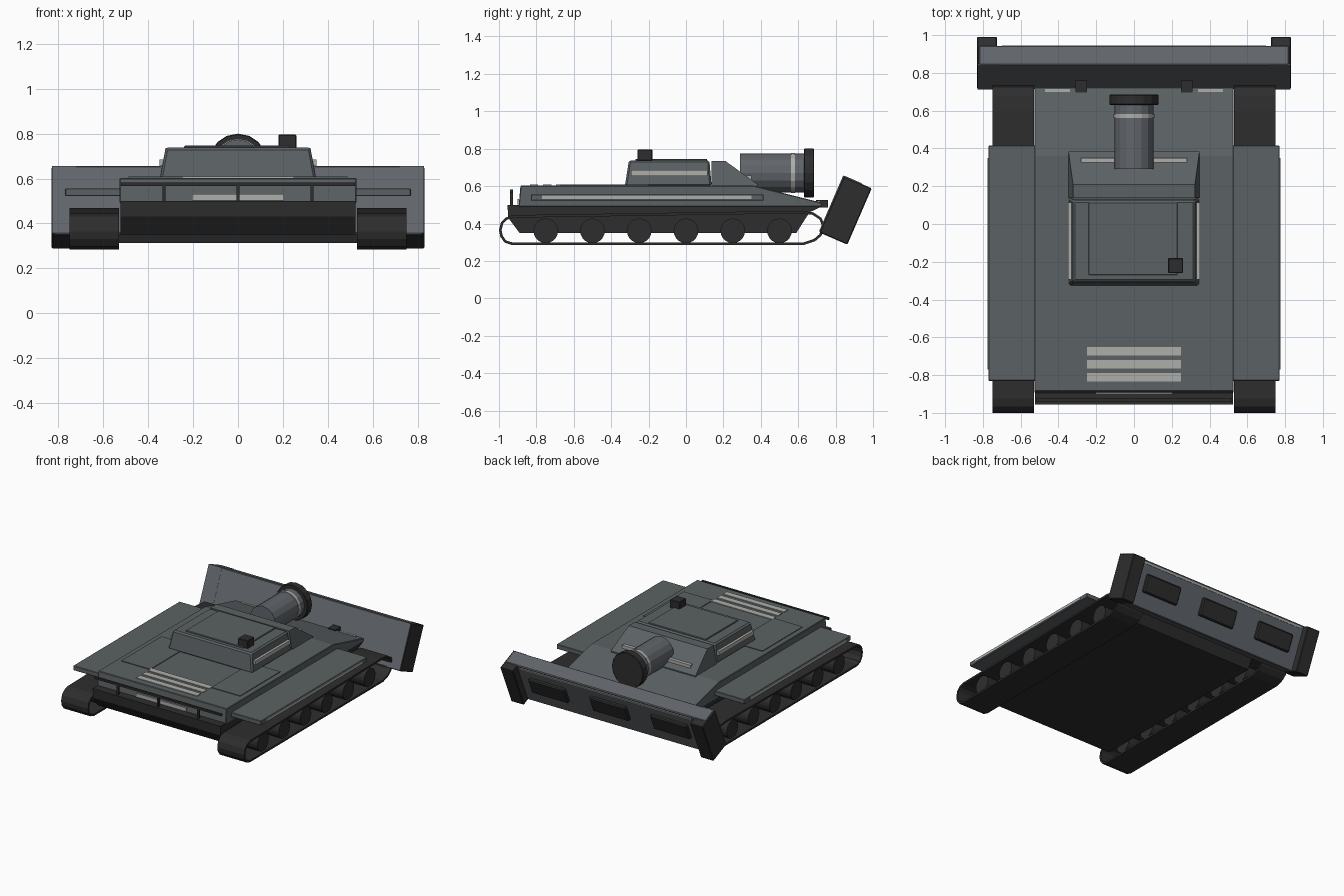
import bpy, bmesh, math
from mathutils import Matrix

if "Cube" in bpy.data.objects:
    bpy.data.objects.remove(bpy.data.objects["Cube"])


def material(name, rgb):
    m = bpy.data.materials.new(name)
    m.diffuse_color = (*rgb, 1)
    m.use_nodes = True
    m.node_tree.nodes["Principled BSDF"].inputs["Base Color"].default_value = m.diffuse_color
    return m


GREY = material("hull_grey", (0.105, 0.12, 0.126))
STEEL = material("steel_grey", (0.118, 0.13, 0.145))
DARK = material("dark_metal", (0.027, 0.027, 0.028))
LIGHT = material("light_trim", (0.42, 0.43, 0.40))


def finish(name, bm, mat, bevel=0):
    bmesh.ops.recalc_face_normals(bm, faces=bm.faces)
    me = bpy.data.meshes.new(name)
    bm.to_mesh(me)
    bm.free()
    me.materials.append(mat)
    ob = bpy.data.objects.new(name, me)
    bpy.context.collection.objects.link(ob)
    if bevel:
        mod = ob.modifiers.new("bevel", 'BEVEL')
        mod.width = bevel
        mod.segments = 1
    return ob


def box(name, x, y, z, mat, bevel=0):
    """Box from (min, max) ranges."""
    bm = bmesh.new()
    bmesh.ops.create_cube(bm, size=1)
    for v in bm.verts:
        v.co = [(r[0] + r[1]) / 2 + c * (r[1] - r[0]) for r, c in zip((x, y, z), v.co)]
    return finish(name, bm, mat, bevel)


def prism(name, pts, x0, x1, mat, bevel=0):
    """Side profile (y, z) extruded along x."""
    bm = bmesh.new()
    f = bm.faces.new([bm.verts.new((x0, y, z)) for y, z in pts])
    ext = bmesh.ops.extrude_face_region(bm, geom=[f])
    for v in ext["geom"]:
        if isinstance(v, bmesh.types.BMVert):
            v.co.x = x1
    return finish(name, bm, mat, bevel)


def cylinder(name, centre, radius, length, axis, sides, mat, bevel=0):
    bm = bmesh.new()
    rot = Matrix.Rotation(math.pi / 2, 4, 'Y' if axis == 'X' else 'X')
    bmesh.ops.create_cone(bm, cap_ends=True, segments=sides, radius1=radius, radius2=radius,
                          depth=length, matrix=Matrix.Translation(centre) @ rot)
    return finish(name, bm, mat, bevel)


def span(s, a, b):
    return (a, b) if s > 0 else (-b, -a)


# Hull
prism("lower_hull", [(-0.955, 0.5), (-0.95, 0.43), (-0.89, 0.35), (0.59, 0.35),
                     (0.66, 0.46), (0.72, 0.488), (0.72, 0.5)], -0.523, 0.523, DARK)
prism("upper_hull", [(-0.895, 0.49), (-0.885, 0.603), (0.36, 0.603), (0.725, 0.512),
                     (0.725, 0.49)], -0.527, 0.527, GREY, 0.004)
for i, y in enumerate((-0.835, -0.765, -0.695)):
    box(f"deck_vent_{i}", (-0.25, 0.25), (y, y + 0.045), (0.601, 0.608), LIGHT)
box("front_plate", (-0.205, 0.205), (-0.901, -0.892), (0.503, 0.53), LIGHT)

# Front rail
box("front_rail", (-0.52, 0.52), (-0.94, -0.925), (0.567, 0.582), DARK)
for x in (-0.33, 0, 0.33):
    box("rail_post", (x - 0.007, x + 0.007), (-0.94, -0.925), (0.498, 0.57), DARK)

# Running gear and fenders, both sides
TRACK = [(-0.93, 0.285), (-0.97, 0.298), (-0.993, 0.33), (-1.0, 0.365), (-0.99, 0.405),
         (-0.965, 0.432), (-0.925, 0.445), (-0.6, 0.45), (0.6, 0.468), (0.68, 0.46),
         (0.725, 0.43), (0.74, 0.39), (0.725, 0.335), (0.69, 0.305), (0.63, 0.285)]
for s, side in ((-1, "left"), (1, "right")):
    bm = bmesh.new()
    rows = [[bm.verts.new((s * x, y, z)) for y, z in TRACK] for x in (0.53, 0.75)]
    for i in range(len(TRACK)):
        bm.faces.new((rows[0][i - 1], rows[0][i], rows[1][i], rows[1][i - 1]))
    track = finish(f"{side}_track", bm, DARK)
    sol = track.modifiers.new("thickness", 'SOLIDIFY')
    sol.thickness = 0.014
    sol.offset = -1
    for i in range(6):
        cylinder(f"{side}_wheel_{i}", (s * 0.63, -0.75 + 0.25 * i, 0.361), 0.066, 0.2,
                 'X', 20, DARK)
    box(f"{side}_fender", span(s, 0.52, 0.77), (-0.83, 0.415), (0.522, 0.556), GREY, 0.003)
    box(f"{side}_fender_trim", span(s, 0.768, 0.775), (-0.77, 0.35), (0.53, 0.55), LIGHT)
    box(f"{side}_deck_panel", span(s, 0.25, 0.487), (-0.67, -0.2), (0.6, 0.608), GREY)
    box(f"{side}_rear_light", span(s, 0.34, 0.47), (0.7, 0.716), (0.505, 0.522), LIGHT)
    box(f"{side}_blade_hinge", span(s, 0.25, 0.31), (0.695, 0.76), (0.485, 0.525), DARK)
    box(f"{side}_turret_stripe", span(s, 0.325, 0.35), (-0.295, 0.115), (0.655, 0.685), LIGHT)

# Turret
bm = bmesh.new()
bmesh.ops.create_cube(bm, size=1)
for v in bm.verts:
    top = v.co.z > 0
    v.co = (math.copysign(0.322 if top else 0.347, v.co.x),
            (0.125 if top else 0.137) if v.co.y > 0 else (-0.305 if top else -0.327),
            0.738 if top else 0.6)
finish("turret", bm, GREY, 0.01)
wedge = prism("turret_wedge", [(0.137, 0.6), (0.137, 0.735), (0.21, 0.735), (0.385, 0.608),
                               (0.385, 0.6)], -0.347, 0.347, GREY)
for v in wedge.data.vertices:
    if v.co.z > 0.7:
        v.co.x *= 0.93
box("wedge_stripe", (-0.28, 0.28), (0.325, 0.35), (0.63, 0.656), LIGHT)
box("roof_hatch", (-0.24, 0.23), (-0.27, 0.113), (0.735, 0.746), GREY, 0.003)
box("roof_sight", (0.18, 0.26), (-0.26, -0.18), (0.735, 0.796), DARK, 0.004)

# Mortar barrel
cylinder("barrel", (0, 0.47, 0.67), 0.104, 0.36, 'Y', 16, STEEL)
cylinder("barrel_band", (0, 0.572, 0.67), 0.108, 0.022, 'Y', 16, LIGHT)
cylinder("muzzle", (0, 0.658, 0.67), 0.13, 0.055, 'Y', 16, DARK, 0.004)

# Tilted blade at the rear, built upright in its own frame
blade = [box("blade", (-0.822, 0.822), (0, 0.112), (0, 0.33), STEEL, 0.006),
         box("blade_trim", (-0.7, 0.7), (0.111, 0.117), (0.303, 0.316), LIGHT)]
for s in (-1, 1):
    blade.append(box("blade_end", span(s, 0.725, 0.83), (0.004, 0.166), (-0.002, 0.326),
                     DARK, 0.005))
    # grey front facing over the end blocks
    blade.append(box("blade_end_face", span(s, 0.72, 0.828), (-0.001, 0.005), (0.003, 0.328), STEEL))
for x in (-0.5, 0, 0.5):
    blade.append(box("blade_panel", (x - 0.15, x + 0.15), (0.105, 0.135), (0.11, 0.24),
                     DARK, 0.008))
for ob in blade:
    ob.location = (0, 0.711, 0.355)
    ob.rotation_euler.x = math.radians(-23.4)
